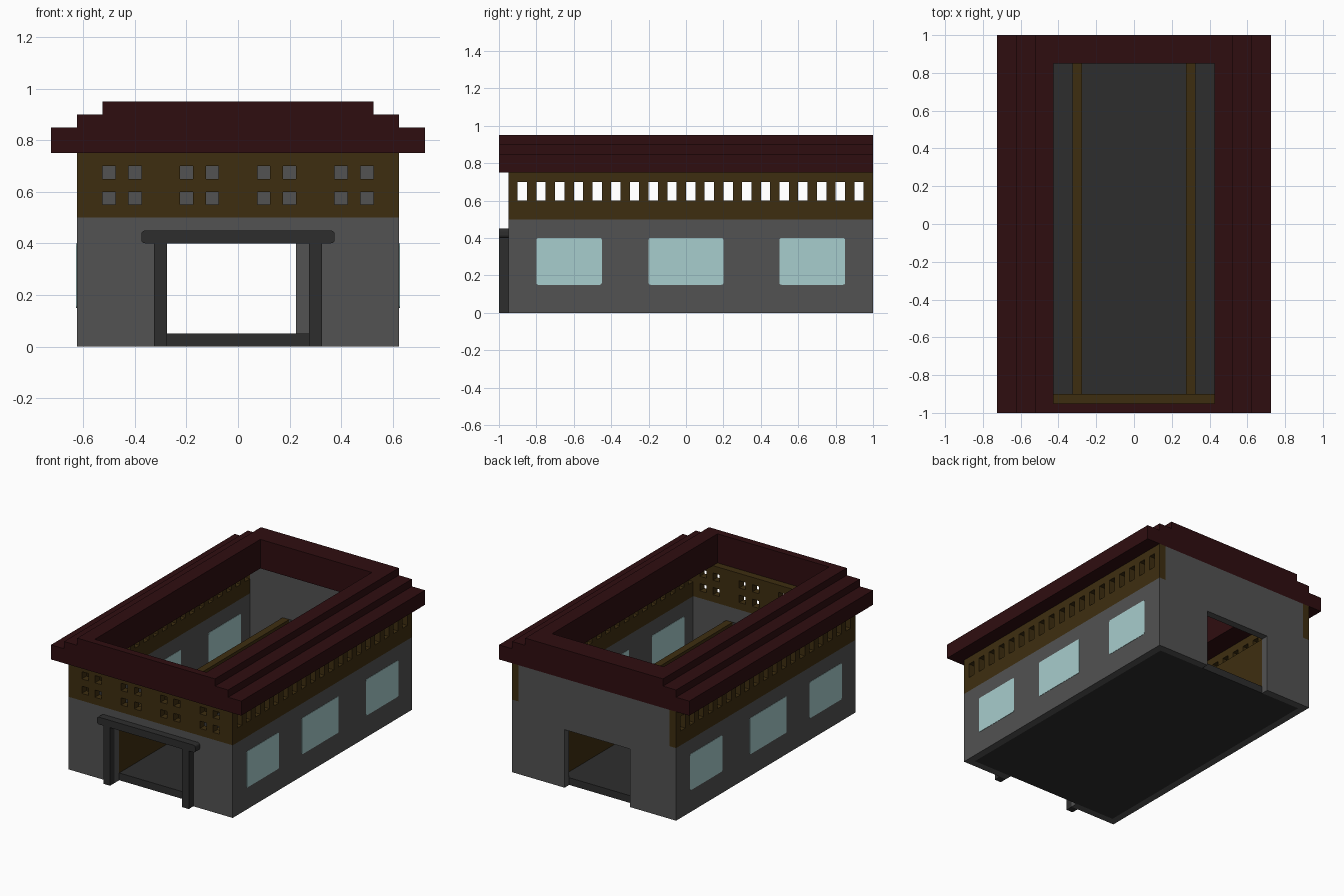
import bpy, bmesh

if "Cube" in bpy.data.objects:
    bpy.data.objects.remove(bpy.data.objects["Cube"])


def material(name, rgb):
    m = bpy.data.materials.new(name)
    m.diffuse_color = (*rgb, 1)
    m.use_nodes = True
    m.node_tree.nodes["Principled BSDF"].inputs["Base Color"].default_value = m.diffuse_color
    return m


GREY = material("wall grey", (0.085, 0.085, 0.085))
DARK = material("dark stone", (0.027, 0.027, 0.027))
BROWN = material("brown wood", (0.048, 0.027, 0.005))
RED = material("roof dark red", (0.028, 0.004, 0.005))
GLASS = material("pale glass", (0.39, 0.61, 0.61))


def finish(name, bm, mat):
    bmesh.ops.recalc_face_normals(bm, faces=bm.faces)
    me = bpy.data.meshes.new(name)
    bm.to_mesh(me)
    bm.free()
    me.materials.append(mat)
    ob = bpy.data.objects.new(name, me)
    bpy.context.collection.objects.link(ob)
    return ob


def box(name, x, y, z, mat, round_axis=None, r=0.0):
    """Box from ranges; edges along round_axis can be rounded."""
    bm = bmesh.new()
    bmesh.ops.create_cube(bm, size=1)
    for v in bm.verts:
        v.co = [a[0] + (c + 0.5) * (a[1] - a[0]) for c, a in zip(v.co, (x, y, z))]
    if round_axis is not None:
        edges = [e for e in bm.edges
                 if abs((e.verts[0].co - e.verts[1].co).normalized()[round_axis]) > 0.9]
        bmesh.ops.bevel(bm, geom=edges, offset=r, segments=3, profile=0.5, affect='EDGES')
    return finish(name, bm, mat)


def panel(name, along, u, z, depth, holes, mat):
    """Upright wall along x or y, with rectangular openings (u0, u1, z0, z1)."""
    us = sorted({round(a, 4) for a in [*u] + [c for h in holes for c in h[:2]]})
    zs = sorted({round(a, 4) for a in [*z] + [c for h in holes for c in h[2:]]})
    bm = bmesh.new()
    for u0, u1 in zip(us, us[1:]):
        for z0, z1 in zip(zs, zs[1:]):
            cu, cz = (u0 + u1) / 2, (z0 + z1) / 2
            if any(h[0] < cu < h[1] and h[2] < cz < h[3] for h in holes):
                continue
            quad = [(u0, z0), (u1, z0), (u1, z1), (u0, z1)]
            bm.faces.new([bm.verts.new((a, depth[0], b) if along == 'x' else (depth[0], a, b))
                          for a, b in quad])
    bmesh.ops.remove_doubles(bm, verts=bm.verts, dist=1e-4)
    out = bmesh.ops.extrude_face_region(bm, geom=bm.faces[:], use_keep_orig=True)
    for v in out["geom"]:
        if isinstance(v, bmesh.types.BMVert):
            v.co[1 if along == 'x' else 0] = depth[1]
    return finish(name, bm, mat)


# Floor slab
box("floor", (-0.575, 0.575), (-0.9, 0.95), (0, 0.05), DARK)

# Front and back walls with doorways
panel("front_wall", 'x', (-0.575, 0.575), (0, 0.5), (-0.95, -0.9),
      [(-0.275, 0.275, 0, 0.4)], GREY)
panel("back_wall", 'x', (-0.575, 0.575), (0, 0.75), (0.95, 1.0),
      [(-0.275, 0.225, 0, 0.4)], GREY)

# Front lattice with groups of small square holes
starts = [s for c in (0.15, 0.45) for d in (-0.05, 0.05) for s in (c + d, -c - d)]
panel("front_lattice", 'x', (-0.575, 0.575), (0.5, 0.75), (-0.95, -0.9),
      [(s - 0.025, s + 0.025, b, b + 0.05) for s in starts for b in (0.55, 0.65)], BROWN)

# Roof side section: stepped profile
roof_profile = [(0.425, 0.75), (0.725, 0.75), (0.725, 0.85), (0.625, 0.85),
                (0.625, 0.9), (0.525, 0.9), (0.525, 0.95), (0.425, 0.95)]

for side, s in (("right", 1), ("left", -1)):
    wall = (s * 0.625, s * 0.575)
    # Lower side wall and slotted upper band
    panel(side + "_wall", 'y', (-0.95, 1), (0, 0.5), wall, [], GREY)
    panel(side + "_slotted_band", 'y', (-0.95, 1), (0.5, 0.75), wall,
          [(-0.9 + i * 0.1, -0.85 + i * 0.1, 0.6, 0.7) for i in range(19)], BROWN)
    # Window panes showing on both faces of the wall
    xs = sorted((s * 0.627, s * 0.573))
    for i, y in enumerate([(-0.8, -0.45), (-0.2, 0.2), (0.5, 0.85)]):
        box(f"{side}_window_{i + 1}", xs, y, (0.15, 0.4), GLASS, 0, 0.01)
    # Inner corridor partition
    box(side + "_partition", sorted((s * 0.275, s * 0.325)), (-0.9, 0.95), (0.05, 0.4), BROWN)
    # Door post
    box(side + "_door_post", sorted((s * 0.275, s * 0.325)), (-1, -0.95), (0, 0.405), DARK)
    # Roof side
    bm = bmesh.new()
    f = bm.faces.new([bm.verts.new((s * x, -1, z)) for x, z in roof_profile])
    out = bmesh.ops.extrude_face_region(bm, geom=[f], use_keep_orig=True)
    for v in out["geom"]:
        if isinstance(v, bmesh.types.BMVert):
            v.co.y = 1
    finish(side + "_roof", bm, RED)

# Door lintel
box("door_lintel", (-0.375, 0.375), (-1, -0.95), (0.4, 0.45), DARK, 1, 0.015)

# Roof front and back rims
box("front_roof", (-0.425, 0.425), (-1, -0.95), (0.75, 0.95), RED)
box("back_roof", (-0.425, 0.425), (0.85, 1), (0.75, 0.95), RED)
